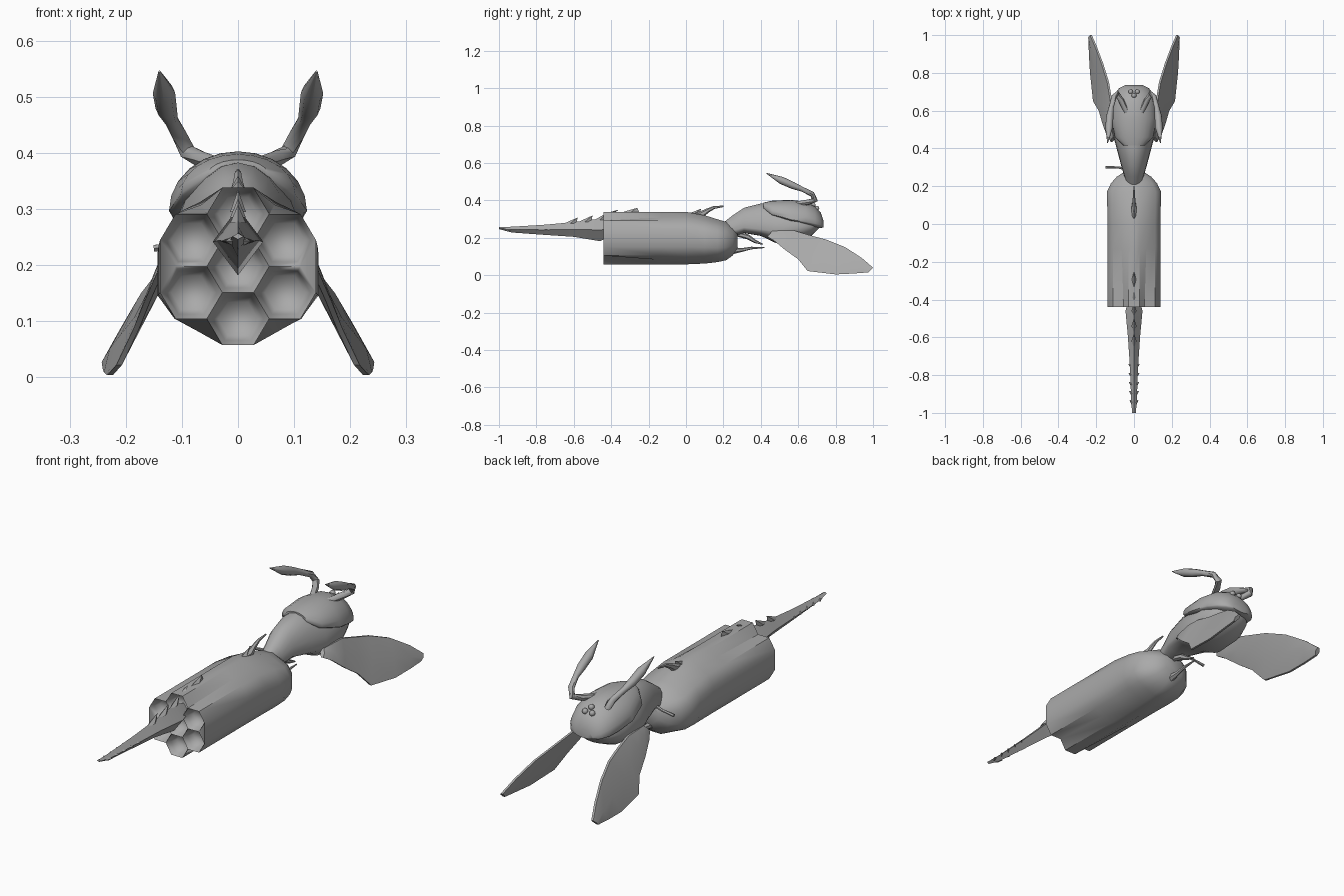
import bpy, bmesh, math
from mathutils import Vector

if "Cube" in bpy.data.objects:
    bpy.data.objects.remove(bpy.data.objects["Cube"])

GREY = bpy.data.materials.new("grey")
GREY.diffuse_color = (0.4, 0.4, 0.4, 1)
GREY.use_nodes = True
GREY.node_tree.nodes["Principled BSDF"].inputs["Base Color"].default_value = GREY.diffuse_color


def finish(name, bm, angle=35):
    bmesh.ops.remove_doubles(bm, verts=bm.verts, dist=0.0002)
    bmesh.ops.recalc_face_normals(bm, faces=bm.faces)
    me = bpy.data.meshes.new(name)
    bm.to_mesh(me)
    bm.free()
    ob = bpy.data.objects.new(name, me)
    bpy.context.collection.objects.link(ob)
    me.materials.append(GREY)
    bpy.ops.object.select_all(action='DESELECT')
    ob.select_set(True)
    bpy.context.view_layer.objects.active = ob
    bpy.ops.object.shade_smooth_by_angle(angle=math.radians(angle))
    return ob


def loft(bm, rings, cap0=True, cap1=True):
    rows = [[bm.verts.new(p) for p in r] for r in rings]
    n = len(rows[0])
    for a, b in zip(rows, rows[1:]):
        for i in range(n):
            j = (i + 1) % n
            bm.faces.new((a[i], a[j], b[j], b[i]))
    if cap0:
        bm.faces.new(rows[0])
    if cap1:
        bm.faces.new(rows[-1])


def tube(bm, pts, radii, n=8, flat=1.0):
    """Tapered limb through points; flat thins it across x."""
    pts = [Vector(p) for p in pts]
    rings = []
    for i, p in enumerate(pts):
        d = (pts[min(i + 1, len(pts) - 1)] - pts[max(i - 1, 0)]).normalized()
        u = d.cross(Vector((1, 0, 0)))
        u = u.normalized() if u.length > 0.1 else Vector((0, 0, 1))
        v = d.cross(u).normalized()
        rings.append([p + radii[i] * (u * math.cos(t) + v * flat * math.sin(t))
                      for t in (2 * math.pi * k / n for k in range(n))])
    loft(bm, rings)


def shell(stations, n=20):
    """Rounded body from (y, bottom, widest height, top, half width)."""
    rings = []
    for y, zb, zm, zt, rx in stations:
        ring = []
        for k in range(n):
            t = 2 * math.pi * k / n
            s = math.sin(t)
            ring.append((rx * math.cos(t), y, zm + s * ((zt - zm) if s > 0 else (zm - zb))))
        rings.append(ring)
    return rings


# Honeycomb barrel: section follows the outer edge of seven hexagonal cells
R, ZC, SX, Y0 = 0.054, 0.198, 1.03, -0.44
A = R * math.sqrt(3) / 2
Z0, Z1 = ZC - 3 * A, ZC + 3 * A


def barrel_ring(y, sx, zb, zt, fill, top_fill=0):
    k = (zt - zb) / (Z1 - Z0)
    notch = Vector((R, ZC - 2 * A)).lerp(Vector((1.25 * R, ZC - 2.5 * A)), fill)
    ridge = Vector((R, ZC + 2 * A)).lerp(Vector((1.25 * R, ZC + 2.5 * A)), top_fill)
    half = [(R / 2, Z1), tuple(ridge), (2 * R, ZC + 2 * A), (2.5 * R, ZC + A),
            (2.5 * R, ZC - A), (2 * R, ZC - 2 * A), tuple(notch), (R / 2, Z0)]
    pts = half + [(-x, z) for x, z in reversed(half)]
    return [(x * SX * sx, y, zb + (z - Z0) * k) for x, z in pts]


bm = bmesh.new()
loft(bm, [barrel_ring(*s) for s in (
    (Y0, 1, Z0, Z1, 0), (-0.13, 1, Z0, Z1, 1, 0.7), (0.0, 1, Z0, Z1, 1, 0.9),
    (0.10, 1.02, 0.062, 0.32, 1, 0.9), (0.17, 1.03, 0.07, 0.298, 1, 1),
    (0.215, 0.88, 0.08, 0.285, 1, 1), (0.25, 0.66, 0.105, 0.26, 1, 1),
    (0.275, 0.38, 0.145, 0.235, 1, 1))], cap0=False)
finish("barrel", bm, 40)

# Recessed cells on the barrel mouth, with filler between the side cells
bm = bmesh.new()
cells = [(0, 0), (0, 2 * A), (0, -2 * A)] + [(s * 1.5 * R, t * A) for s in (-1, 1) for t in (-1, 1)]
for cx, cz in cells:
    rings = []
    for r, dy in ((R, 0), (R * 0.82, 0.022), (R * 0.64, 0.05)):
        rings.append([((cx + r * math.cos(k * math.pi / 3)) * SX, Y0 + dy,
                       ZC + cz + r * math.sin(k * math.pi / 3)) for k in range(6)])
    loft(bm, rings, cap0=False)
for s in (-1, 1):
    bm.faces.new([bm.verts.new((s * x * SX, Y0, z)) for x, z in
                  ((2.5 * R, ZC + A), (2.5 * R, ZC - A), (2 * R, ZC))])
finish("honeycomb_cells", bm, 120)

# Stinger: tapered diamond section
bm = bmesh.new()
loft(bm, [[(0, y, b), (w, y, b + 0.5 * (t - b)), (0, y, t), (-w, y, b + 0.5 * (t - b))]
          for y, b, t, w in ((-1.0, 0.246, 0.257, 0.01), (-0.93, 0.228, 0.259, 0.015),
                             (-0.75, 0.215, 0.27, 0.022), (-0.6, 0.205, 0.284, 0.032),
                             (-0.46, 0.182, 0.302, 0.045), (-0.385, 0.215, 0.28, 0.025))])
finish("stinger", bm, 20)


# Thorns on the stinger and along the barrel ridge
def thorn(bm, base, tip, length, width):
    b, t = Vector(base), Vector(tip)
    side = Vector((width, 0, 0)) if abs(t.x - b.x) < 0.001 else Vector((0, 0, width))
    ring = [bm.verts.new(b + o) for o in (Vector((0, -length, 0)), side, Vector((0, length, 0)), -side)]
    top = bm.verts.new(t)
    for i in range(4):
        bm.faces.new((ring[i], ring[(i + 1) % 4], top))
    bm.faces.new(ring)


bm = bmesh.new()
for y, z, h, l in ((-0.62, 0.275, 0.033, 0.035), (-0.54, 0.285, 0.034, 0.035), (-0.46, 0.295, 0.04, 0.03),
                   (-0.40, 0.334, 0.016, 0.02), (-0.30, 0.334, 0.026, 0.05), (0.04, 0.325, 0.03, 0.035)):
    thorn(bm, (0, y, z), (0, y + 0.04, z + h), l, 0.014)
for i in range(5):
    for s in (-1, 1):
        y = -0.95 + i * 0.048
        thorn(bm, (s * 0.01, y, 0.243), (s * (0.024 + i * 0.002), y + 0.018, 0.243), 0.016, 0.008)
finish("thorns", bm, 15)

# Curved neck and thorax
bm = bmesh.new()
loft(bm, shell(((0.205, 0.225, 0.25, 0.285, 0.035), (0.25, 0.205, 0.24, 0.32, 0.05),
                (0.31, 0.225, 0.255, 0.36, 0.068), (0.40, 0.21, 0.245, 0.383, 0.092),
                (0.48, 0.172, 0.235, 0.383, 0.113), (0.60, 0.178, 0.25, 0.36, 0.115),
                (0.67, 0.21, 0.26, 0.33, 0.09), (0.71, 0.25, 0.27, 0.29, 0.05))))
finish("thorax", bm, 50)

# Head shell with an overhanging rim
bm = bmesh.new()
loft(bm, shell(((0.415, 0.35, 0.36, 0.388, 0.055), (0.46, 0.315, 0.327, 0.398, 0.102),
                (0.56, 0.285, 0.297, 0.403, 0.123), (0.64, 0.265, 0.285, 0.393, 0.116),
                (0.69, 0.252, 0.275, 0.368, 0.1), (0.72, 0.252, 0.268, 0.335, 0.078),
                (0.736, 0.255, 0.265, 0.29, 0.045)), 24))
finish("head", bm, 50)

# Three small simple eyes on the brow
bm = bmesh.new()
for x, y, z in ((-0.018, 0.70, 0.358), (0.018, 0.70, 0.358), (0, 0.68, 0.374)):
    ball = bmesh.ops.create_icosphere(bm, subdivisions=2, radius=0.013)
    bmesh.ops.translate(bm, verts=ball['verts'], vec=(x, y, z))
finish("brow_eyes", bm)

# Paired antennae and wings; each wing is a strip of leading and trailing edge pairs
LEAD = [(0.105, 0.46, 0.235), (0.115, 0.52, 0.24), (0.115, 0.58, 0.238), (0.122, 0.66, 0.214),
        (0.137, 0.75, 0.19), (0.168, 0.85, 0.15), (0.202, 0.94, 0.092), (0.228, 1.0, 0.04)]
TRAIL = [(0.118, 0.435, 0.205), (0.140, 0.47, 0.185), (0.162, 0.53, 0.135), (0.182, 0.60, 0.085),
         (0.212, 0.65, 0.022), (0.228, 0.80, 0.004), (0.234, 0.90, 0.009), (0.236, 0.975, 0.015)]
for s, side in ((-1, "left"), (1, "right")):
    bm = bmesh.new()
    tube(bm, [(s * x, y, z) for x, y, z in
              ((0.038, 0.59, 0.38), (0.068, 0.655, 0.39), (0.09, 0.69, 0.402), (0.105, 0.675, 0.433),
               (0.12, 0.62, 0.46), (0.128, 0.57, 0.48), (0.132, 0.51, 0.507), (0.14, 0.43, 0.545))],
         (0.014, 0.015, 0.015, 0.014, 0.013, 0.019, 0.02, 0.002))
    finish(side + "_antenna", bm, 45)

    bm = bmesh.new()
    rings = []
    for (lx, ly, lz), (tx, ty, tz) in zip(LEAD, TRAIL):
        mx, my, mz = (lx + tx) / 2, (ly + ty) / 2, (lz + tz) / 2
        w = 0.011
        rings.append([(s * (lx - 0.005), ly, lz), (s * (lx + 0.005), ly, lz), (s * (mx + w), my, mz),
                      (s * (tx + 0.005), ty, tz), (s * (tx - 0.005), ty, tz), (s * (mx - w), my, mz)])
    loft(bm, rings)
    finish(side + "_wing", bm, 35)

# Hooked hammer above, trigger and twig below the neck
bm = bmesh.new()
tube(bm, [(0, 0.02, 0.32), (0, 0.08, 0.322), (0, 0.115, 0.345), (0, 0.15, 0.362), (0, 0.20, 0.368)],
     (0.012, 0.02, 0.012, 0.008, 0.004), 6, 0.8)
finish("hammer", bm)
bm = bmesh.new()
tube(bm, [(0, 0.24, 0.13), (0, 0.30, 0.135), (0, 0.35, 0.145), (0, 0.42, 0.148)],
     (0.02, 0.010, 0.007, 0.003), 6)
tube(bm, [(0, 0.27, 0.22), (0, 0.33, 0.205), (0, 0.37, 0.18), (0, 0.41, 0.165)],
     (0.012, 0.014, 0.009, 0.003), 6)
finish("trigger", bm)
bm = bmesh.new()
tube(bm, [(-0.03, 0.29, 0.25), (-0.09, 0.30, 0.238), (-0.15, 0.30, 0.23)], (0.009, 0.006, 0.007), 6)
finish("side_twig", bm)
